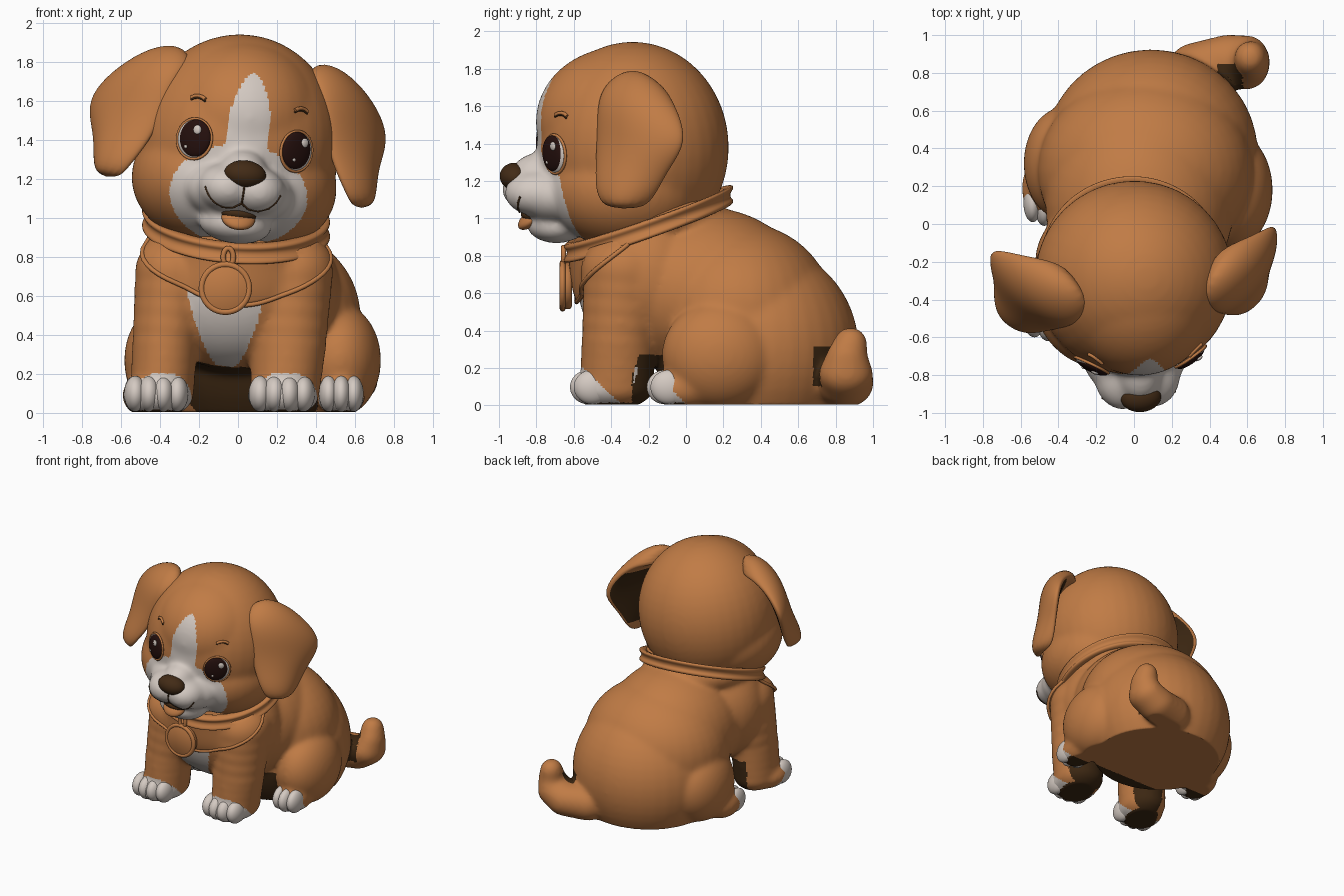
import bpy, bmesh
from math import sin, cos, pi, radians, sqrt
from mathutils import Matrix, Vector
from mathutils.bvhtree import BVHTree

cube = bpy.data.objects.get("Cube")
if cube:
    bpy.data.objects.remove(cube, do_unlink=True)


def material(name, rgb):
    m = bpy.data.materials.new(name)
    m.use_nodes = True
    m.diffuse_color = (*rgb, 1)
    m.node_tree.nodes["Principled BSDF"].inputs["Base Color"].default_value = (*rgb, 1)
    return m


TAN = material("tan fur", (0.53, 0.2, 0.06))
CREAM = material("cream fur", (0.66, 0.59, 0.54))
NOSE = material("nose brown", (0.055, 0.024, 0.008))
DARK = material("eye dark", (0.018, 0.005, 0.004))
SHADE = material("deep brown fur", (0.045, 0.02, 0.006))

# Head pose: slight turn and sideways tilt
HEAD = (Matrix.Translation((0, -0.285, 1.38)) @ Matrix.Rotation(radians(7), 4, 'Y')
        @ Matrix.Rotation(radians(5), 4, 'Z'))
WORLD = Matrix.Identity(4)


def finish(name, data, mats, pose=WORLD):
    o = bpy.data.objects.new(name, data)
    bpy.context.collection.objects.link(o)
    for m in mats:
        data.materials.append(m)
    o.matrix_world = pose
    return o


def smooth(mesh):
    mesh.polygons.foreach_set("use_smooth", [True] * len(mesh.polygons))
    mesh.set_sharp_from_angle(angle=radians(50))


# Unit ball shared by every ellipsoid
bm = bmesh.new()
bmesh.ops.create_uvsphere(bm, u_segments=36, v_segments=24, radius=1)
UNIT_VERTS = [v.co.copy() for v in bm.verts]
UNIT_FACES = [[v.index for v in f.verts] for f in bm.faces]
bm.free()


def balls(name, parts, mats, pose=WORLD):
    """Ellipsoids given as (centre, radii) or (matrix, radii), in one mesh."""
    verts, faces = [], []
    for c, r in parts:
        place = c if isinstance(c, Matrix) else Matrix.Translation(c)
        place = place @ Matrix.Diagonal((*r, 1))
        base = len(verts)
        verts += [place @ v for v in UNIT_VERTS]
        faces += [[base + i for i in f] for f in UNIT_FACES]
    mesh = bpy.data.meshes.new(name)
    mesh.from_pydata(verts, [], faces)
    smooth(mesh)
    return finish(name, mesh, mats, pose)


def fuse(name, parts, rule, floor=None, pose=WORLD):
    """Blend ellipsoids into one skin; the rule picks tan, cream or deep brown."""
    o = balls(name, parts, [], pose)
    mod = o.modifiers.new("skin", 'REMESH')
    mod.mode, mod.voxel_size = 'VOXEL', 0.014
    mod = o.modifiers.new("soften", 'SMOOTH')
    mod.factor, mod.iterations = 0.5, 26
    deps = bpy.context.evaluated_depsgraph_get()
    mesh = bpy.data.meshes.new_from_object(o.evaluated_get(deps))
    o.modifiers.clear()
    o.data = mesh
    mesh.materials.clear()
    for m in (TAN, CREAM, SHADE):
        mesh.materials.append(m)
    if floor is not None:
        for v in mesh.vertices:
            v.co.z = max(v.co.z, floor)
    for p in mesh.polygons:
        p.material_index = rule(*p.center)
    smooth(mesh)
    tree = BVHTree.FromPolygons([v.co.copy() for v in mesh.vertices],
                                [list(p.vertices) for p in mesh.polygons])
    return o, tree


def limb(stops, steps=4):
    """Chain of ellipsoids between (centre, radii) stops."""
    out = []
    for (c0, r0), (c1, r1) in zip(stops, stops[1:]):
        for i in range(steps):
            t = i / steps
            out.append((Vector(c0).lerp(Vector(c1), t), Vector(r0).lerp(Vector(r1), t)))
    return out + [stops[-1]]


def loft(name, rings, mats, pose=WORLD, loop=False, subdiv=0):
    n, k = len(rings[0]), len(rings)
    faces = []
    for i in range(k if loop else k - 1):
        a, b = i * n, (i + 1) % k * n
        faces += [(a + j, a + (j + 1) % n, b + (j + 1) % n, b + j) for j in range(n)]
    if not loop:
        faces += [tuple(reversed(range(n))), tuple(range((k - 1) * n, k * n))]
    mesh = bpy.data.meshes.new(name)
    mesh.from_pydata([tuple(p) for r in rings for p in r], [], faces)
    bm = bmesh.new()
    bm.from_mesh(mesh)
    bmesh.ops.recalc_face_normals(bm, faces=bm.faces)
    bm.to_mesh(mesh)
    bm.free()
    for p in mesh.polygons:
        p.use_smooth = True
    o = finish(name, mesh, mats, pose)
    if subdiv:
        mod = o.modifiers.new("round", 'SUBSURF')
        mod.levels = mod.render_levels = subdiv
    return o


def tube(name, pts, r, mat, pose=WORLD, loop=False):
    cu = bpy.data.curves.new(name, 'CURVE')
    cu.dimensions, cu.bevel_depth, cu.bevel_resolution = '3D', r, 3
    cu.use_fill_caps = True
    s = cu.splines.new('POLY')
    s.points.add(len(pts) - 1)
    for q, p in zip(s.points, pts):
        q.co = (*p, 1)
    s.use_cyclic_u = loop
    s.use_smooth = True
    return finish(name, cu, [mat], pose)


def circle(place, rx, ry, n=40):
    return [place @ Vector((rx * cos(2 * pi * i / n), ry * sin(2 * pi * i / n), 0))
            for i in range(n)]


# Body: torso, back, chest, neck, legs, thighs and tail
body_parts = [((0.09, 0.38, 0.3), (0.565, 0.545, 0.565)), ((0.03, 0.1, 0.6), (0.5, 0.55, 0.46)),
              ((0.06, 0.28, 0.5), (0.57, 0.51, 0.48)),
              ((-0.02, -0.2, 0.68), (0.505, 0.385, 0.46)), ((0, -0.19, 1.0), (0.44, 0.41, 0.2)),
              ((0.52, 0.18, 0.27), (0.215, 0.31, 0.29)), ((-0.37, 0.32, 0.27), (0.215, 0.3, 0.29))]
body_parts += limb([((-0.33, -0.32, 0.72), (0.2, 0.23, 0.2)), ((-0.375, -0.36, 0.35), (0.17, 0.2, 0.16)),
                    ((-0.39, -0.37, 0.1), (0.165, 0.2, 0.12))])
body_parts += limb([((0.28, -0.32, 0.72), (0.21, 0.23, 0.2)), ((0.26, -0.36, 0.35), (0.195, 0.2, 0.16)),
                    ((0.24, -0.37, 0.1), (0.18, 0.2, 0.12))])
body_parts += limb([((0.32, 0.82, 0.12), (0.14, 0.14, 0.14)), ((0.5, 0.86, 0.12), (0.14, 0.145, 0.13)),
                    ((0.6, 0.855, 0.17), (0.12, 0.145, 0.12)), ((0.625, 0.86, 0.26), (0.095, 0.11, 0.1)),
                    ((0.615, 0.88, 0.33), (0.085, 0.09, 0.09))])

# Paws: (x, y of the toe row, half width, number of toes)
paws = {"front_paw_right": (-0.42, -0.53, 0.165, 4), "front_paw_left": (0.225, -0.53, 0.17, 4),
        "hind_paw_left": (0.53, -0.11, 0.115, 3), "hind_paw_right": (-0.475, 0.09, 0.11, 3)}
for name, (x, y, w, n) in paws.items():
    body_parts.append(((x, y + 0.1, 0.09), (w + 0.01, 0.18, 0.11)))
    step = 2 * w / (n + 0.6)
    balls(name, [((x + (i - (n - 1) / 2) * step, y + 0.02 * abs(i - (n - 1) / 2), 0.098),
                  (step * 0.8, 0.1, 0.092)) for i in range(n)], [CREAM])


def body_colour(x, y, z):
    if 0.22 < z < 0.66 and y < -0.3:
        return int(abs(x + 0.06) < 0.19 * sqrt((z - 0.22) / 0.35))
    slope = 1.05 * (z - 0.02)
    if z < 0.2 and (y < -0.36 - slope or (x > 0.4 and -0.28 < y < -0.01 - slope)
                    or (x < -0.36 and -0.08 < y < 0.17 - slope)):
        return 1 if z > 0.015 else 2
    under = z < 0.27 and -0.29 < y < 0.02 and -0.43 < x < 0.41
    tail_crook = 0.44 < x < 0.575 and 0.68 < y < 0.85 and 0.1 < z < 0.32
    return 2 if under or tail_crook or (z < 0.015 and y < -0.1) else 0


body, body_tree = fuse("body", body_parts, body_colour, floor=0.005)

# Head: skull, forehead, cheeks, muzzle and chin
head_parts = [((0, 0, 0), (0.525, 0.515, 0.565)), ((0, -0.06, 0.14), (0.42, 0.46, 0.4)),
              ((0, -0.48, -0.15), (0.13, 0.18, 0.13)), ((0, -0.42, -0.24), (0.28, 0.21, 0.17)),
              ((0, -0.41, -0.41), (0.19, 0.16, 0.1))]
for s in (-1, 1):
    head_parts += [((s * 0.15, -0.05, -0.2), (0.38, 0.42, 0.325)),
                   ((s * 0.08, -0.515, -0.23), (0.15, 0.18, 0.125))]


def head_colour(x, y, z):
    if y > -0.2:
        return 0
    blaze = -0.2 < z < 0.37 and abs(x) < 0.105 * min(1, sqrt((0.37 - z) / 0.2))
    return int(blaze or (x / 0.355) ** 2 + ((z + 0.26) / 0.26) ** 2 < 1)


head, head_tree = fuse("head", head_parts, head_colour, pose=HEAD)


def face_frame(x, z, lift=0.0):
    """Frame on the face: right, up, outward."""
    p, n, _, _ = head_tree.ray_cast(Vector((x, -3, z)), Vector((0, 1, 0)))
    right = Vector((0, 0, 1)).cross(n).normalized()
    m = Matrix((right, n.cross(right), n)).transposed().to_4x4()
    return Matrix.Translation(p + n * lift) @ m


# Ear stops: centre x, y, z, half width, half thickness, flare in degrees
EAR = [(0.33, -0.02, 0.385, 0.12, 0.06, 28), (0.42, -0.02, 0.385, 0.18, 0.07, 28),
       (0.51, -0.03, 0.32, 0.23, 0.07, 32), (0.58, -0.02, 0.22, 0.27, 0.07, 36),
       (0.615, -0.02, 0.1, 0.285, 0.065, 38), (0.62, -0.07, -0.04, 0.22, 0.062, 34),
       (0.65, -0.1, -0.16, 0.175, 0.06, 24), (0.665, -0.11, -0.25, 0.11, 0.04, 18)]
for s, side in ((-1, "right"), (1, "left")):
    # Eyes with a thin lid
    f = face_frame(s * 0.265, 0)
    shift = lambda x, y, z: f @ Matrix.Translation((x, y, z))
    balls("eye_white_" + side, [(f, (0.094, 0.1, 0.026))], [CREAM], HEAD)
    balls("iris_" + side, [(shift(-s * 0.008, 0.004, 0.008), (0.087, 0.096, 0.027))], [DARK], HEAD)
    balls("eye_glint_" + side, [(shift(0.025, 0.048, 0.03), (0.022, 0.024, 0.01)),
                                (shift(-0.03, -0.045, 0.03), (0.009, 0.009, 0.006))], [CREAM], HEAD)
    tube("eye_rim_" + side, circle(f, 0.097, 0.103), 0.008, TAN, HEAD, True)
    # Brow with a dark lower edge
    for part, mat, r, drop in (("brow_", TAN, 0.01, 0), ("brow_edge_", NOSE, 0.005, 0.01)):
        arc = [face_frame(s * 0.265 + 0.035 * t, 0.207 - drop + 0.014 * (1 - t * t), 0.004).translation
               for t in (-1, -0.5, 0, 0.5, 1)]
        tube(part + side, arc, r, mat, HEAD)
    smile = [(0.0, -0.3), (0.04, -0.325), (0.09, -0.33), (0.14, -0.31), (0.175, -0.275), (0.195, -0.235)]
    tube("smile_" + side, [face_frame(s * x, z).translation for x, z in smile], 0.006, NOSE, HEAD)

    # Ear flap, deep brown inside
    rings = []
    pts = [Vector((s * e[0], e[1], e[2])) for e in EAR]
    for i, e in enumerate(EAR):
        long_axis = Vector((s * sin(radians(e[5])), cos(radians(e[5])), 0))
        tangent = (pts[min(i + 1, len(pts) - 1)] - pts[max(i - 1, 0)]).normalized()
        out = tangent.cross(long_axis).normalized() * s
        rings.append([pts[i] + long_axis * (e[3] * cos(a))
                      + out * (e[4] * sin(a) + 0.02 - 0.04 * cos(a) ** 2)
                      for a in (2 * pi * j / 16 for j in range(16))])
    ear = loft("ear_" + side, rings, [TAN, SHADE], HEAD, subdiv=2)
    for p in ear.data.polygons:
        i, j = divmod(p.index, 16)
        p.material_index = int(2 <= i <= 5 and 10 <= j <= 14)

# Nose, mouth and tongue
balls("nose", [((0, -0.635, -0.15), (0.108, 0.078, 0.072))], [NOSE], HEAD)
tube("nose_groove", [face_frame(0, -0.2 - 0.025 * i).translation for i in range(5)], 0.005, NOSE, HEAD)
balls("mouth", [((0, -0.53, -0.355), (0.1, 0.07, 0.04))], [NOSE], HEAD)
tongue_pose = Matrix.Translation((0, -0.545, -0.375)) @ Matrix.Rotation(radians(40), 4, 'X')
balls("tongue", [(tongue_pose, (0.088, 0.085, 0.04))], [TAN], HEAD)


# Collar: a tilted band with two raised rims
def collar_point(a, dr=0.0, dz=0.0):
    x, y = (0.465 + dr) * sin(a) - 0.01, -0.2 - (0.435 + dr) * cos(a)
    return Vector((x, y, 0.97 + 0.35 * (y + 0.2) - 0.06 * x + dz))


PROFILE = [(-0.06, 0.045), (0, 0.055), (0.02, 0.045), (0.018, 0.027), (0.002, 0.014),
           (0.002, -0.014), (0.018, -0.027), (0.02, -0.045), (0, -0.055), (-0.06, -0.045)]
loft("collar", [[collar_point(2 * pi * i / 72, *p) for p in PROFILE] for i in range(72)],
     [TAN], loop=True, subdiv=1)

# Bib hanging from the collar over the chest, with a raised hem
AXIS = Vector((-0.01, -0.2, 0))
columns = []
for i in range(41):
    u = i / 20 - 1
    a = u * radians(78)
    top = collar_point(a)
    drop = 0.235 * (1 - abs(u) ** 1.9) + 0.03
    radial = Vector((top.x, top.y, 0)) - AXIS
    reach, d = radial.length, radial.normalized()
    column = []
    for j in range(13):
        t = j / 12
        z = top.z - drop * t
        hit = body_tree.ray_cast(AXIS + d * 2 + Vector((0, 0, z)), -d)[0]
        skin = (Vector((hit.x, hit.y, 0)) - AXIS).length + 0.018 if hit else reach
        column.append(AXIS + d * max(skin, reach + (skin - reach) * t) + Vector((0, 0, z)))
    columns.append(column + [p - d * 0.03 for p in reversed(column)])
loft("bib", columns, [TAN])
tube("bib_hem", [c[12] for c in columns], 0.012, TAN)

# Round tag with rim and hanging loop
tag_pose = Matrix.Translation((-0.065, -0.64, 0.64)) @ Matrix.Rotation(radians(90), 4, 'X')
loft("tag", [circle(tag_pose @ Matrix.Translation((0, 0, h)), r, r)
             for h, r in ((-0.03, 0.11), (-0.02, 0.125), (0.02, 0.125), (0.03, 0.11))], [TAN])
tube("tag_rim", circle(tag_pose @ Matrix.Translation((0, 0, 0.02)), 0.122, 0.122), 0.016, TAN, loop=True)
loop_pose = Matrix.Translation((-0.05, -0.655, 0.8)) @ Matrix.Rotation(radians(90), 4, 'X')
tube("tag_loop", circle(loop_pose, 0.026, 0.045), 0.014, TAN, loop=True)
